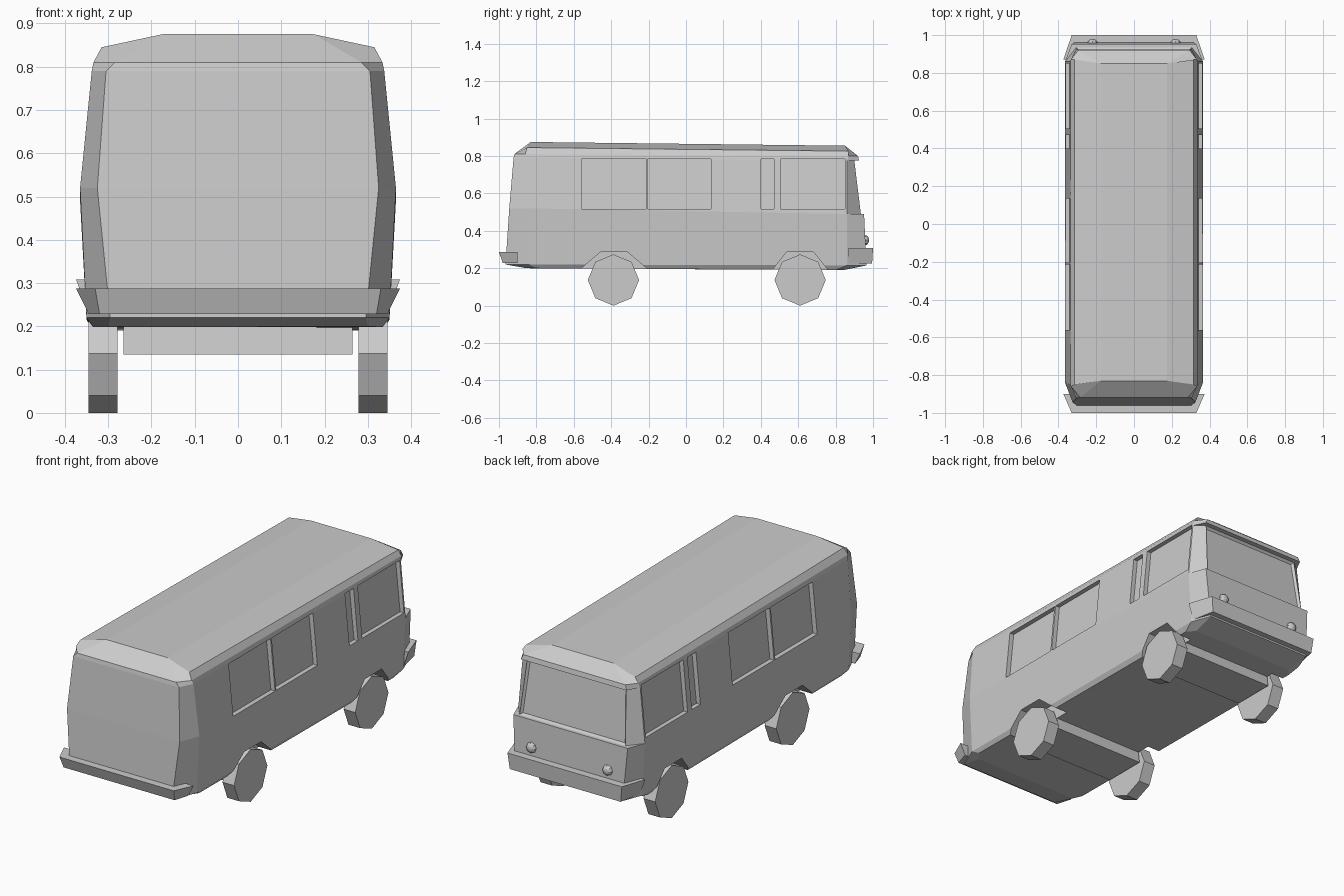
import bpy, bmesh, math
from mathutils import Matrix

if "Cube" in bpy.data.objects:
    bpy.data.objects.remove(bpy.data.objects["Cube"])


def finish(name, bm):
    bmesh.ops.recalc_face_normals(bm, faces=bm.faces[:])
    me = bpy.data.meshes.new(name)
    bm.to_mesh(me)
    bm.free()
    ob = bpy.data.objects.new(name, me)
    bpy.context.collection.objects.link(ob)
    return ob


def loft(bm, rings, cap_end=True):
    """Skin a stack of equally sized point rings and cap it."""
    vs = [[bm.verts.new(p) for p in r] for r in rings]
    n = len(vs[0])
    for a, b in zip(vs, vs[1:]):
        for i in range(n):
            j = (i + 1) % n
            bm.faces.new((a[i], a[j], b[j], b[i]))
    bm.faces.new(vs[0][::-1])
    if cap_end:
        bm.faces.new(vs[-1])
    return vs


def mirrored(half):
    return half + [(-x, y, z) for x, y, z in reversed(half)]


def body_ring(w, rx, r, rs, fx, f, fs, zr, zf):
    return mirrored([(rx, r, zr), (w, rs, zr), (w, fs, zf), (fx, f, zf)])


# Body shell: stacked plan outlines with chamfered corners
rings = [
    body_ring(.335, .30, -.85, -.80, .30, .84, .80, .20, .19),
    body_ring(.35, .295, -.965, -.84, .31, .965, .86, .22, .215),
    body_ring(.365, .325, -.945, -.84, .33, .952, .86, .52, .49),
    body_ring(.365, .325, -.945, -.84, .305, .935, .86, .52, .49),
    body_ring(.338, .305, -.922, -.85, .285, .90, .86, .79, .775),
    body_ring(.338, .305, -.922, -.85, .305, .925, .86, .79, .775),
    body_ring(.334, .285, -.918, -.86, .295, .92, .87, .81, .80),
    mirrored([(.175, -.83, .875), (.315, -.85, .845),
              (.315, .87, .826), (.175, .85, .855)]),
]
bm = bmesh.new()
top = loft(bm, rings, cap_end=False)[-1]
for ids in ((0, 1, 2, 3), (0, 3, 4, 7), (4, 5, 6, 7)):
    bm.faces.new([top[i] for i in ids])
bmesh.ops.remove_doubles(bm, verts=bm.verts[:], dist=1e-5)
bmesh.ops.recalc_face_normals(bm, faces=bm.faces[:])

# Recessed windscreen
screen = [f for f in bm.faces
          if f.normal.y > .8 and .58 < f.calc_center_median().z < .70]
bmesh.ops.inset_individual(bm, faces=screen, thickness=.014, depth=-.012)
body = finish("body", bm)

# Cutter for the side windows and wheel arches
WINDOWS = [(-.56, -.215), (-.205, .135), (.40, .47), (.505, .85)]
ARCHES = [(-.385, .18, .07), (.61, .145, .07)]
Z0, Z1 = .517, .783


def wall_x(z):
    return .365 - (z - .52) * .1


cut = bmesh.new()
for s in (1, -1):
    for y0, y1 in WINDOWS:
        quad = [(y0, Z0), (y1, Z0), (y1, Z1), (y0, Z1)]
        loft(cut, [[(s * (wall_x(z) - .025), y, z) for y, z in quad],
                   [(s * .5, y, z) for y, z in quad]])
    for y, wide, narrow in ARCHES:
        prof = [(y - wide, .15), (y - wide, .195), (y - narrow, .288),
                (y + narrow, .288), (y + wide, .195), (y + wide, .15)]
        loft(cut, [[(s * x, a, b) for a, b in prof] for x in (.265, .5)])
cutter = finish("opening_cutter", cut)
cutter.hide_render = True
cutter.hide_viewport = True
mod = body.modifiers.new("openings", 'BOOLEAN')
mod.operation = 'DIFFERENCE'
mod.solver = 'EXACT'
mod.object = cutter

# Wheels and the housings between them
for label, y in (("rear", -.388), ("front", .61)):
    for side, s in (("right", 1), ("left", -1)):
        bm = bmesh.new()
        ring = [(.137 * math.cos(i * math.pi / 4),
                 .137 * math.sin(i * math.pi / 4)) for i in range(8)]
        loft(bm, [[(s * x, y + a, .137 + b) for a, b in ring]
                  for x in (.278, .345)])
        finish(f"{label}_{side}_wheel", bm)
    bm = bmesh.new()
    prof = [(-.115, .135), (.115, .135), (.105, .21), (-.105, .21)]
    loft(bm, [[(x, y + a, b) for a, b in prof] for x in (-.265, .265)])
    finish(f"{label}_axle_housing", bm)


# Bumpers wrap the ends and flare outward at their tips
def bumper(name, s, tip_y, z0, z1, low_y):
    bm = bmesh.new()
    low = mirrored([(.345, s * tip_y, z0), (.32, s * low_y, z0)])
    high = mirrored([(.374, s * tip_y, z1), (.33, s * 1.0, z1)])
    loft(bm, [low, high])
    finish(name, bm)


bumper("rear_bumper", -1, .90, .228, .287, .98)
bumper("front_bumper", 1, .87, .225, .308, .995)

# Headlights
for side, s in (("right", 1), ("left", -1)):
    bm = bmesh.new()
    bmesh.ops.create_uvsphere(
        bm, u_segments=8, v_segments=6, radius=.028,
        matrix=Matrix.Translation((s * .22, .958, .35))
        @ Matrix.Diagonal((1, .75, 1, 1)) @ Matrix.Rotation(math.pi / 2, 4, 'X'))
    finish(f"{side}_headlight", bm)
